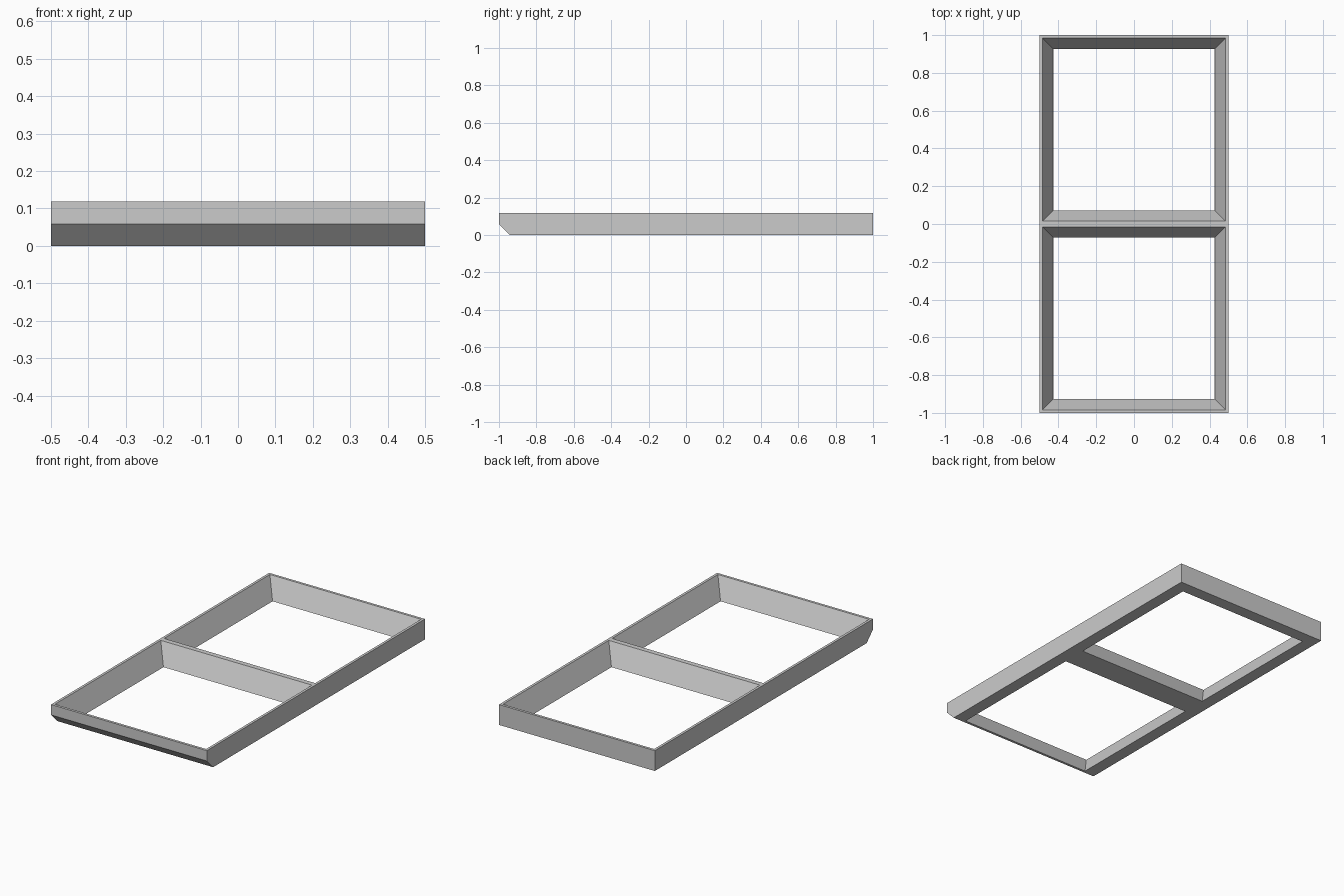
import bpy
import bmesh

if "Cube" in bpy.data.objects:
    bpy.data.objects.remove(bpy.data.objects["Cube"])

HEIGHT = 0.118
RIM = 0.015      # wall margin at the top
FOOT = 0.0725    # wall margin at the bottom
CHAMFER = 0.058  # bevel under the front edge

grey = bpy.data.materials.new("plain grey")
grey.use_nodes = True
grey.diffuse_color = (0.6, 0.6, 0.6, 1)
grey.node_tree.nodes["Principled BSDF"].inputs["Base Color"].default_value = (0.6, 0.6, 0.6, 1)


def loft(name, lower, upper):
    """Closed solid between two matching point loops."""
    bm = bmesh.new()
    a = [bm.verts.new(p) for p in lower]
    b = [bm.verts.new(p) for p in upper]
    bm.faces.new(a)
    bm.faces.new(b)
    for i in range(len(a)):
        j = (i + 1) % len(a)
        bm.faces.new((a[i], a[j], b[j], b[i]))
    bmesh.ops.recalc_face_normals(bm, faces=bm.faces)
    mesh = bpy.data.meshes.new(name)
    bm.to_mesh(mesh)
    bm.free()
    mesh.materials.append(grey)
    obj = bpy.data.objects.new(name, mesh)
    bpy.context.collection.objects.link(obj)
    return obj


def square(cy, half, z):
    return [(sx * half, cy + sy * half, z) for sx, sy in ((-1, -1), (1, -1), (1, 1), (-1, 1))]


# Frame body: side profile with the front underside bevelled, spanning the width
profile = [(-1, HEIGHT), (-1, CHAMFER), (CHAMFER - 1, 0), (1, 0), (1, HEIGHT)]
frame = loft("window_frame",
             [(-0.5, y, z) for y, z in profile],
             [(0.5, y, z) for y, z in profile])

# Two tapered openings, cutters continued past the top and bottom faces
extra = 0.1
slope = (FOOT - RIM) / HEIGHT
for cy in (-0.5, 0.5):
    cutter = loft("opening_cutter",
                  square(cy, 0.5 - FOOT - slope * extra, -extra),
                  square(cy, 0.5 - RIM + slope * extra, HEIGHT + extra))
    cutter.hide_render = True
    mod = frame.modifiers.new("opening", "BOOLEAN")
    mod.operation = "DIFFERENCE"
    mod.solver = "EXACT"
    mod.object = cutter

# Apply the cuts and discard the cutters
bpy.context.view_layer.update()
evaluated = frame.evaluated_get(bpy.context.evaluated_depsgraph_get())
result = bpy.data.meshes.new_from_object(evaluated)
cutters = [m.object for m in frame.modifiers]
frame.modifiers.clear()
frame.data = result
for cutter in cutters:
    bpy.data.objects.remove(cutter)
